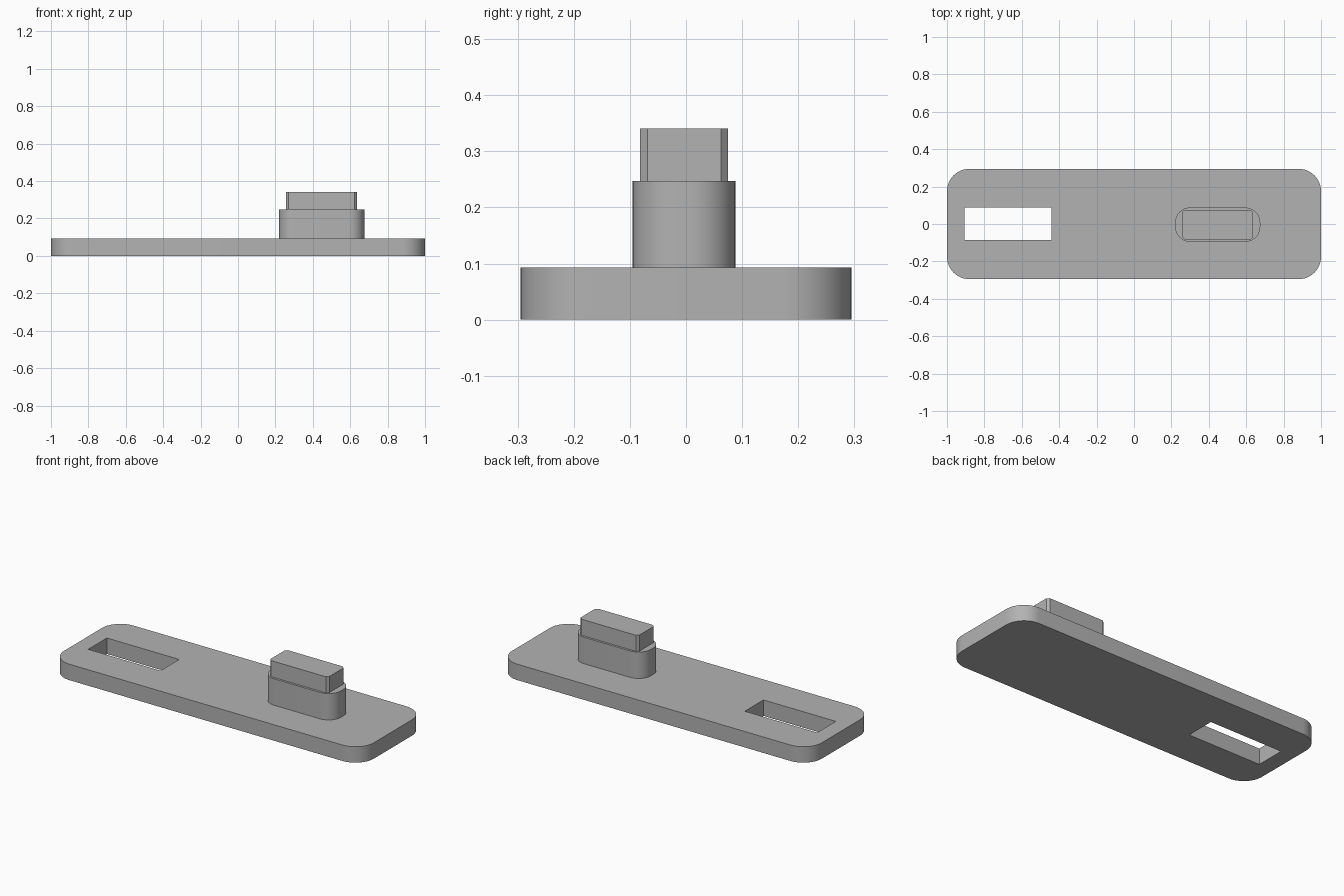
import bpy
import bmesh

cube = bpy.data.objects.get("Cube")
if cube:
    bpy.data.objects.remove(cube, do_unlink=True)

grey = bpy.data.materials.new("plain_grey")
grey.use_nodes = True
colour = (0.45, 0.45, 0.45, 1)
grey.diffuse_color = colour
grey.node_tree.nodes["Principled BSDF"].inputs["Base Color"].default_value = colour


def block(name, x, y, z, radius=0, segments=1):
    """Box between three (low, high) ranges, with rounded upright edges."""
    bm = bmesh.new()
    bmesh.ops.create_cube(bm, size=1)
    for v in bm.verts:
        v.co = [lo + (c + 0.5) * (hi - lo) for c, (lo, hi) in zip(v.co, (x, y, z))]
    if radius:
        upright = [e for e in bm.edges
                   if abs(e.verts[0].co.z - e.verts[1].co.z) > 0.01]
        bmesh.ops.bevel(bm, geom=upright, offset=radius, segments=segments,
                        profile=0.5, affect='EDGES')
    mesh = bpy.data.meshes.new(name)
    bm.to_mesh(mesh)
    bm.free()
    mesh.materials.append(grey)
    obj = bpy.data.objects.new(name, mesh)
    bpy.context.collection.objects.link(obj)
    return obj


def smooth(obj):
    bpy.ops.object.select_all(action='DESELECT')
    obj.select_set(True)
    bpy.context.view_layer.objects.active = obj
    bpy.ops.object.shade_smooth_by_angle(angle=0.5)


# Base plate with a rectangular slot through it
plate = block("base_plate", (-1, 1), (-0.295, 0.295), (0, 0.093), 0.12, 12)
cutter = block("slot_cutter", (-0.907, -0.44), (-0.085, 0.087), (-0.1, 0.2))
cut = plate.modifiers.new("slot", 'BOOLEAN')
cut.operation = 'DIFFERENCE'
cut.solver = 'EXACT'
cut.object = cutter
bpy.context.view_layer.objects.active = plate
bpy.ops.object.modifier_apply(modifier=cut.name)
bpy.data.objects.remove(cutter, do_unlink=True)
smooth(plate)

# Rounded pedestal
smooth(block("pedestal", (0.22, 0.675), (-0.095, 0.088), (0.093, 0.247), 0.08, 12))

# Chamfered peg that matches the slot
block("peg", (0.257, 0.637), (-0.082, 0.075), (0.247, 0.341), 0.013)
